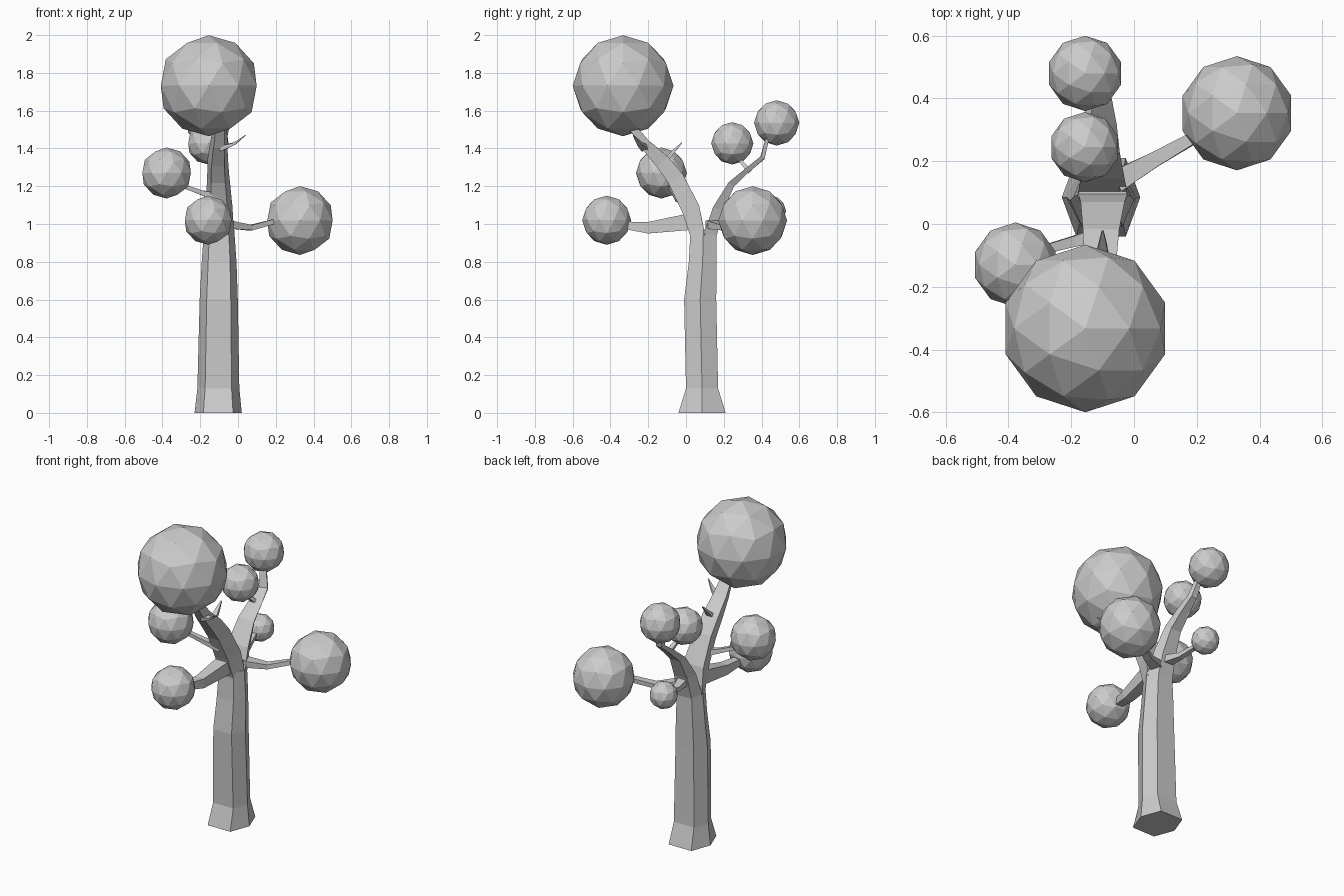
import bpy, bmesh
from mathutils import Vector

# Cross-sections: unit outlines scaled by half width and half depth
HEX = [(-1, 0), (-.63, -1), (.63, -1), (1, 0), (.63, 1), (-.63, 1)]
FRONT_HALF = [(-.65, -1), (.65, -1), (1, 1), (-1, 1)]
BACK_HALF = [(-1, -1), (1, -1), (.65, 1), (-.65, 1)]
SQUARE = [(-1, -1), (1, -1), (1, 1), (-1, 1)]


def limb(name, path, section=SQUARE, ref=(1, 0, 0), level=False):
    """Loft a section along a path of (x, y, z, half_width, half_depth)."""
    ref = Vector(ref)
    pts = [Vector(p[:3]) for p in path]
    bm = bmesh.new()
    rings = []
    for i, p in enumerate(path):
        t = pts[min(i + 1, len(pts) - 1)] - pts[max(i - 1, 0)]
        t = Vector((0, 0, 1)) if level else t.normalized()
        side = (ref - t * ref.dot(t)).normalized()
        up = t.cross(side)
        rings.append([bm.verts.new(pts[i] + side * u * p[3] + up * v * p[4])
                      for u, v in section])
    n = len(section)
    for a, b in zip(rings, rings[1:]):
        for j in range(n):
            k = (j + 1) % n
            bm.faces.new((a[j], a[k], b[k], b[j]))
    bm.faces.new(rings[0][::-1])
    bm.faces.new(rings[-1])
    bmesh.ops.recalc_face_normals(bm, faces=bm.faces)
    me = bpy.data.meshes.new(name)
    bm.to_mesh(me)
    bm.free()
    bpy.context.collection.objects.link(bpy.data.objects.new(name, me))


def foliage(name, centre, radius):
    bpy.ops.mesh.primitive_ico_sphere_add(subdivisions=2, radius=radius, location=centre)
    bpy.context.object.name = name


# Six-sided trunk with flared foot
limb("trunk", [(-.105, .085, 0, .125, .125), (-.104, .085, .13, .111, .085),
               (-.102, .075, .60, .101, .085), (-.1, .088, .80, .092, .073),
               (-.1, .092, .97, .08, .068)], HEX, level=True)

# Fork: front and back main branches
limb("front_main_branch", [(-.1, .065, .93, .08, .038), (-.1, .025, 1.08, .07, .048),
                           (-.105, -.055, 1.24, .058, .045), (-.107, -.125, 1.33, .053, .04),
                           (-.1, -.215, 1.42, .045, .028), (-.095, -.29, 1.52, .035, .018)],
     FRONT_HALF)
limb("back_main_branch", [(-.1, .125, .93, .08, .034), (-.1, .17, 1.08, .07, .028),
                          (-.1, .24, 1.21, .055, .018), (-.1, .325, 1.285, .045, .013),
                          (-.1, .405, 1.35, .03, .012), (-.125, .435, 1.47, .02, .009)],
     BACK_HALF)

# Side branches carrying foliage
limb("front_side_branch", [(-.1, .04, 1.015, .045, .045), (-.125, -.2, .98, .03, .03),
                           (-.155, -.34, .995, .02, .018)])
limb("right_side_branch", [(-.06, .135, 1.0, .035, .022), (.065, .205, .98, .024, .014),
                           (.2, .28, 1.015, .018, .013)], ref=(0, 1, 0))
limb("left_side_branch", [(-.1, -.03, 1.14, .025, .022), (-.19, -.055, 1.165, .017, .013),
                          (-.3, -.085, 1.205, .013, .01)], ref=(0, 1, 0))
limb("back_low_branch", [(-.1, .15, 1.04, .035, .025), (-.12, .27, 1.03, .018, .014),
                         (-.15, .39, 1.06, .012, .01)])
limb("back_upper_twig", [(-.11, .335, 1.28, .016, .012), (-.14, .28, 1.345, .01, .008)])

# Bare pointed twigs
limb("right_twig", [(-.09, -.215, 1.4, .022, .014), (-.02, -.245, 1.425, .014, .007),
                    (.04, -.28, 1.47, .002, .002)], ref=(0, 1, 0))
limb("rear_twig", [(-.105, -.125, 1.32, .025, .013), (-.1, -.075, 1.375, .015, .009),
                   (-.1, -.022, 1.43, .003, .003)])

# Foliage balls
for name, centre, radius in [
        ("crown_foliage", (-.155, -.333, 1.732), .267),
        ("right_foliage", (.328, .353, 1.018), .182),
        ("front_foliage", (-.158, -.42, 1.02), .13),
        ("left_foliage", (-.378, -.13, 1.27), .135),
        ("back_top_foliage", (-.156, .48, 1.535), .12),
        ("back_middle_foliage", (-.157, .245, 1.427), .112),
        ("back_low_foliage", (-.157, .447, 1.068), .083)]:
    foliage(name, centre, radius)
